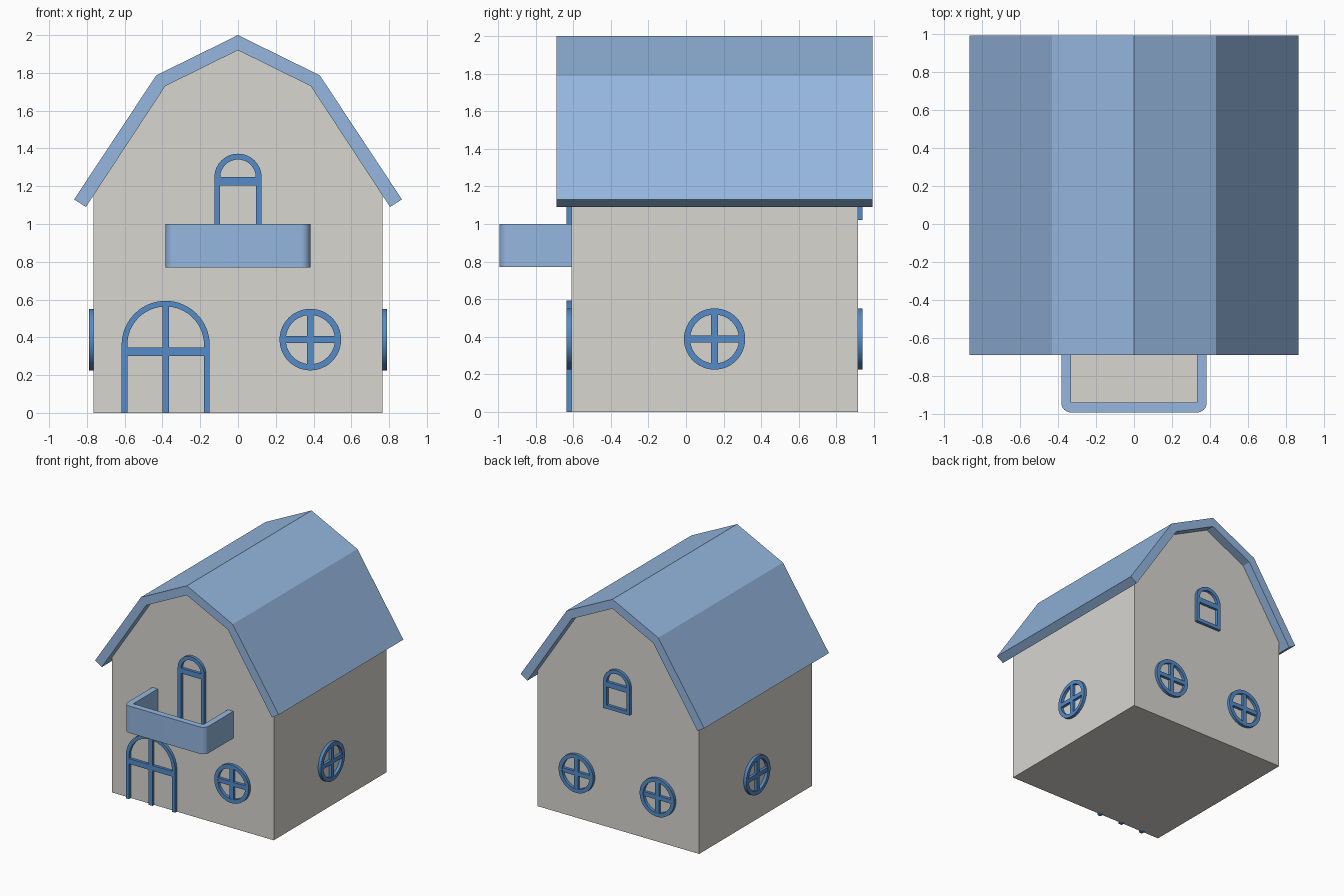
import bpy, bmesh
from math import pi, sin, cos, radians
from mathutils import Matrix, Vector

cube = bpy.data.objects.get("Cube")
if cube:
    bpy.data.objects.remove(cube, do_unlink=True)


def material(name, rgb):
    m = bpy.data.materials.new(name)
    m.use_nodes = True
    m.diffuse_color = (*rgb, 1)
    m.node_tree.nodes["Principled BSDF"].inputs["Base Color"].default_value = (*rgb, 1)
    return m


PLASTER = material("warm grey plaster", (0.69, 0.67, 0.63))
ROOF = material("pale blue", (0.30, 0.47, 0.74))
TRIM = material("window blue", (0.09, 0.26, 0.58))

# Local shape plane (u right, v up, w outward) turned to face the front
UPRIGHT = Matrix.Rotation(pi / 2, 4, "X")


def finish(name, bm, mat, matrix, smooth=False):
    bmesh.ops.recalc_face_normals(bm, faces=bm.faces)
    bm.transform(matrix)
    mesh = bpy.data.meshes.new(name)
    bm.to_mesh(mesh)
    bm.free()
    mesh.materials.append(mat)
    obj = bpy.data.objects.new(name, mesh)
    bpy.context.collection.objects.link(obj)
    if smooth:
        bpy.ops.object.select_all(action="DESELECT")
        obj.select_set(True)
        bpy.context.view_layer.objects.active = obj
        bpy.ops.object.shade_smooth_by_angle(angle=radians(30))
    return obj


def prism(bm, outline, w0, w1):
    """Extrude a flat outline between two depths."""
    face = bm.faces.new([bm.verts.new((u, v, w0)) for u, v in outline])
    ext = bmesh.ops.extrude_face_region(bm, geom=[face])["geom"]
    bmesh.ops.translate(bm, vec=(0, 0, w1 - w0),
                        verts=[g for g in ext if isinstance(g, bmesh.types.BMVert)])


def rect(bm, u0, u1, v0, v1, w0, w1):
    prism(bm, [(u0, v0), (u1, v0), (u1, v1), (u0, v1)], w0, w1)


def band(bm, outer, inner, w0, w1):
    """Closed ring between two matching loops."""
    loops = [[bm.verts.new((u, v, w)) for u, v in pts]
             for pts, w in ((outer, w0), (outer, w1), (inner, w1), (inner, w0))]
    n = len(outer)
    for k in range(4):
        a, b = loops[k], loops[(k + 1) % 4]
        for i in range(n):
            j = (i + 1) % n
            bm.faces.new((a[i], a[j], b[j], b[i]))


def arc(cu, cv, r, start, end, steps):
    return [(cu + r * cos(start + (end - start) * i / steps),
             cv + r * sin(start + (end - start) * i / steps)) for i in range(steps + 1)]


def mirrored(half):
    """Right half of a profile, from the ridge outward, made symmetric."""
    return [(-u, v) for u, v in reversed(half[1:])] + half


# House body with gambrel gables, its top hidden inside the roof
body = mirrored([(0, 1.94), (0.395, 1.745), (0.765, 1.17), (0.765, 0)])
bm = bmesh.new()
prism(bm, body, -0.915, 0.61)
finish("house_walls", bm, PLASTER, UPRIGHT)

# Gambrel roof shell
outer = mirrored([(0, 2.0), (0.433, 1.787), (0.868, 1.13)])
inner = mirrored([(0, 1.92), (0.385, 1.73), (0.805, 1.09)])
bm = bmesh.new()
prism(bm, outer + inner[::-1], -0.993, 0.69)
finish("gambrel_roof", bm, ROOF, UPRIGHT)

# Balcony railing: U shape with rounded outer corners
half, front, wall, rad = 0.383, -0.993, 0.052, 0.05
outline = [(-half, -0.6)]
outline += arc(-half + rad, front + rad, rad, pi, 1.5 * pi, 8)
outline += arc(half - rad, front + rad, rad, 1.5 * pi, 2 * pi, 8)
outline += [(half, -0.6), (half - wall, -0.6), (half - wall, front + wall),
            (-half + wall, front + wall), (-half + wall, -0.6)]
bm = bmesh.new()
prism(bm, outline, 0.77, 1.0)
finish("balcony_railing", bm, ROOF, Matrix(), True)

# Balcony floor
bm = bmesh.new()
rect(bm, -half + wall - 0.01, half - wall + 0.01, front + wall - 0.01, -0.6, 0.772, 0.785)
finish("balcony_floor", bm, PLASTER, Matrix())

BACK, FACE, BAR = -0.02, 0.025, 0.023


def place(angle, location):
    return Matrix.Translation(Vector(location)) @ Matrix.Rotation(angle, 4, "Z") @ UPRIGHT


def round_window(name, angle, location, r=0.163, t=0.033, b=0.018):
    bm = bmesh.new()
    band(bm, arc(0, 0, r, 0, 2 * pi, 48)[:-1], arc(0, 0, r - t, 0, 2 * pi, 48)[:-1], BACK, FACE)
    reach = r - t / 2
    rect(bm, -reach, reach, -b, b, BACK, BAR)
    rect(bm, -b, b, -reach, reach, BACK, BAR)
    finish(name, bm, TRIM, place(angle, location), True)


def arched_frame(name, angle, location, r, t, bottom, spring, bar, mullion=False, sill=False):
    """Arched frame with a crossbar, heights measured from the ground."""
    bm = bmesh.new()
    ring = [(r, bottom)] + arc(0, spring, r, 0, pi, 32) + [(-r, bottom)]
    ri = r - t
    if sill:
        hole = [(ri, bottom + t)] + arc(0, spring, ri, 0, pi, 32) + [(-ri, bottom + t)]
        band(bm, ring, hole, BACK, FACE)
    else:
        hole = [(-ri, bottom)] + arc(0, spring, ri, pi, 0, 32) + [(ri, bottom)]
        prism(bm, ring + hole, BACK, FACE)
    reach = r - t / 2
    rect(bm, -reach, reach, bar[0], bar[1], BACK, BAR)
    if mullion:
        rect(bm, -0.018, 0.018, bottom, spring + reach, BACK, BAR)
    finish(name, bm, TRIM, place(angle, location), True)


# Round windows: one on the front, one per side, two at the back
WZ = 0.388
round_window("front_window", 0, (0.383, -0.61, WZ))
for side, s in (("left", 1), ("right", -1)):
    round_window(side + "_side_window", s * pi / 2, (s * 0.765, 0.152, WZ))
    round_window(side + "_back_window", pi, (s * 0.383, 0.915, WZ))

# Front door, balcony door and arched back window
arched_frame("front_door", 0, (-0.383, -0.61, 0), 0.233, 0.03, 0, 0.36, (0.3, 0.345), mullion=True)
arched_frame("balcony_door", 0, (0, -0.61, 0), 0.125, 0.031, 0.78, 1.247, (1.205, 1.25))
arched_frame("attic_window", pi, (0, 0.915, 0), 0.125, 0.031, 1.02, 1.247, (1.205, 1.25), sill=True)
